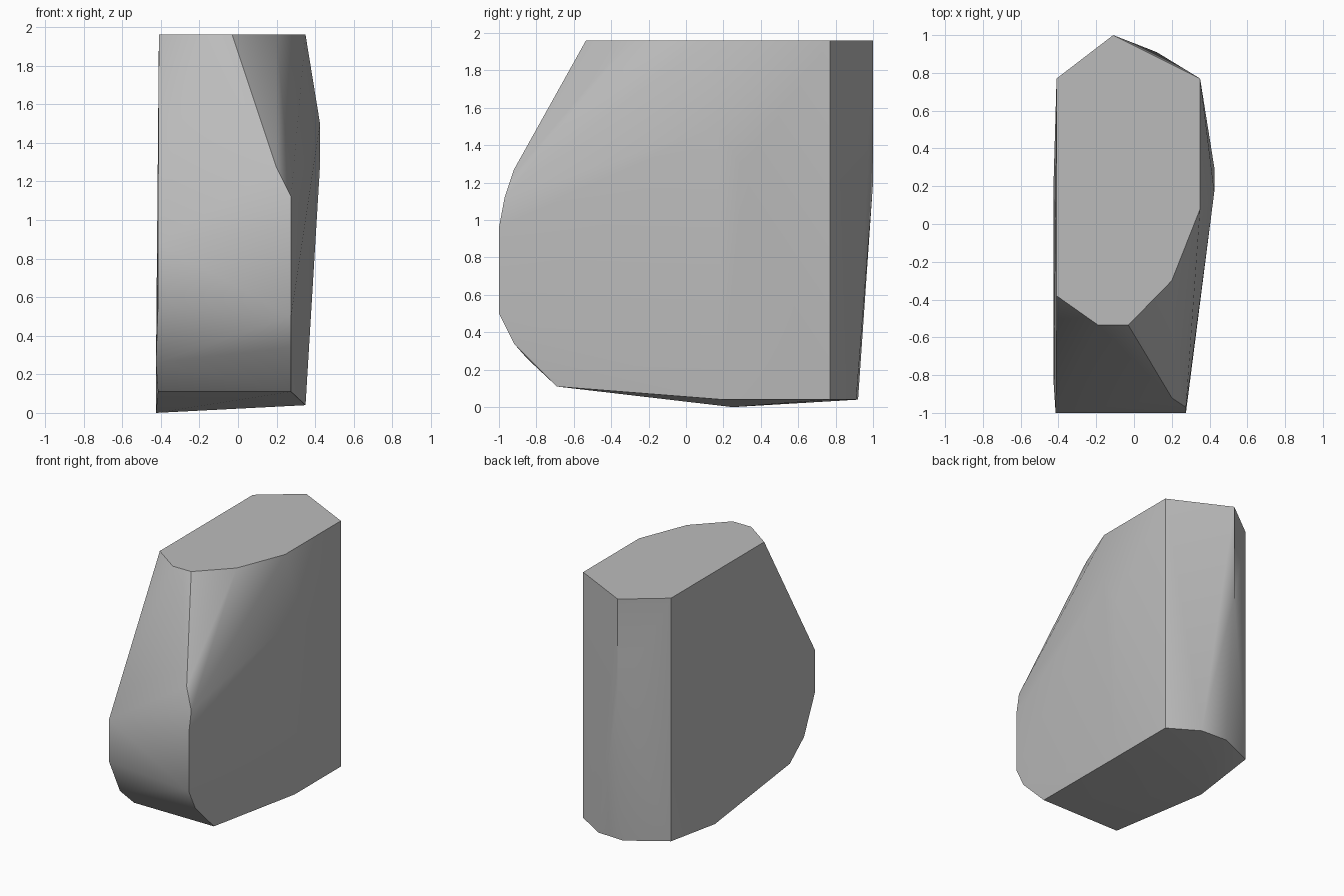
import bpy
import bmesh
from math import radians

default_cube = bpy.data.objects.get("Cube")
if default_cube:
    bpy.data.objects.remove(default_cube, do_unlink=True)


def flat_material(name, value):
    """Plain grey material, the same in the viewport and in a render."""
    material = bpy.data.materials.new(name)
    colour = (value, value, value, 1)
    material.use_nodes = True
    material.diffuse_color = colour
    material.node_tree.nodes["Principled BSDF"].inputs["Base Color"].default_value = colour
    return material


def level(height, outline):
    """Lay a flat outline of corners at one height."""
    return [(x, y, height) for x, y in outline]


def wall(x, profile):
    """Stand a side profile of corners on one upright plane."""
    return [(x, y, z) for y, z in profile]


# Flat top of the boulder
top_outline = [(-.41, -.38), (-.19, -.535), (-.03, -.535), (.2, -.3),
               (.35, .08), (.35, .77), (-.11, 1), (-.41, .77)]
corners = level(1.96, top_outline)

# Underside and the chipped back edge
corners += level(.04, [(.35, .2), (.35, .77), (.12, .91), (-.1, .92)])
corners += [(-.425, .25, 0), (-.41, .77, .06), (-.11, 1, 1.2)]

# Rounded nose on both front corners
corners += wall(.275, [(-.97, 1.12), (-1, .96), (-1, .5), (-.92, .34), (-.69, .11)])
corners += wall(-.415, [(-1, .88), (-1, .55), (-.69, .11)])
corners += [(.2, -.92, 1.27), (-.425, -.85, .26)]

# Bulge on the left flank
corners += wall(.425, [(.3, 1.28), (.17, 1.5)])

# Wrap the corners in one closed faceted stone
bm = bmesh.new()
for corner in corners:
    bm.verts.new(corner)
hull = bmesh.ops.convex_hull(bm, input=bm.verts)
unused = {v for v in hull["geom_interior"] + hull["geom_unused"]
          if isinstance(v, bmesh.types.BMVert)}
bmesh.ops.delete(bm, geom=list(unused), context="VERTS")
bmesh.ops.dissolve_limit(bm, angle_limit=radians(1), verts=bm.verts, edges=bm.edges)
bmesh.ops.recalc_face_normals(bm, faces=bm.faces)

mesh = bpy.data.meshes.new("boulder")
bm.to_mesh(mesh)
bm.free()
mesh.materials.append(flat_material("stone grey", .5))

boulder = bpy.data.objects.new("boulder", mesh)
bpy.context.collection.objects.link(boulder)

# Soft facets with crisp main edges
bpy.ops.object.select_all(action="DESELECT")
boulder.select_set(True)
bpy.context.view_layer.objects.active = boulder
bpy.ops.object.shade_smooth_by_angle(angle=radians(30))
